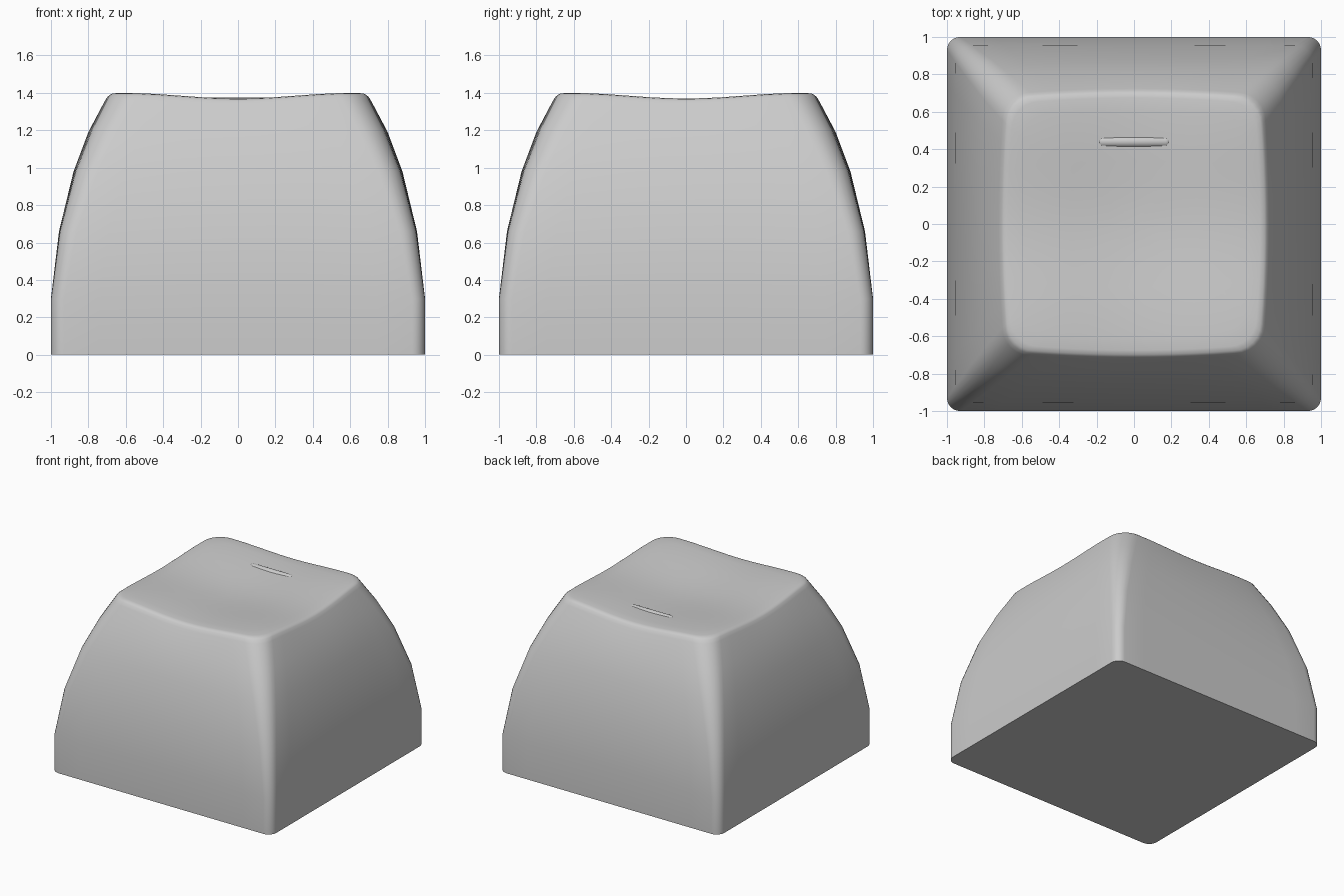
import bpy, bmesh, math
from mathutils import Matrix

if "Cube" in bpy.data.objects:
    bpy.data.objects.remove(bpy.data.objects["Cube"])


def dip(x, y):
    """Depth of the scooped top below the corner height."""
    f = lambda t: 0.015 * (1 + math.cos(math.pi * min(abs(t) / 0.62, 1)))
    return f(x) + f(y)


def outline(h, r, bulge, side=10, arc=6):
    """Rounded square whose sides bow outwards by bulge."""
    pts, e = [], h - bulge
    c = e - r
    for q in range(4):
        rot = Matrix.Rotation(q * math.pi / 2, 2)
        quarter = []
        for i in range(side):
            t = -1 + 2 * i / side
            quarter.append((e + bulge * (1 - t * t), c * t))
        for i in range(arc):
            a = math.pi / 2 * i / arc
            quarter.append((c + r * math.cos(a), c + r * math.sin(a)))
        for x, y in quarter:
            pts.append((rot[0][0] * x + rot[0][1] * y,
                        rot[1][0] * x + rot[1][1] * y))
    return pts


def finish(bm, name, angle):
    bmesh.ops.recalc_face_normals(bm, faces=bm.faces)
    me = bpy.data.meshes.new(name)
    bm.to_mesh(me)
    bm.free()
    ob = bpy.data.objects.new(name, me)
    bpy.context.collection.objects.link(ob)
    bpy.ops.object.select_all(action='DESELECT')
    ob.select_set(True)
    bpy.context.view_layer.objects.active = ob
    bpy.ops.object.shade_smooth_by_angle(angle=math.radians(angle))


# Cap body: height, half width, corner radius, bulge, share of top dip
levels = [
    (0.00, 1.000, 0.07, 0.000, 0.0),
    (0.30, 1.000, 0.07, 0.000, 0.0),
    (0.66, 0.957, 0.09, 0.004, 0.0),
    (0.98, 0.880, 0.12, 0.010, 0.1),
    (1.20, 0.800, 0.14, 0.016, 0.3),
    (1.36, 0.724, 0.15, 0.020, 0.9),
    (1.385, 0.711, 0.15, 0.020, 1.0),
    (1.396, 0.698, 0.15, 0.020, 1.0),
    (1.40, 0.675, 0.15, 0.020, 1.0),
]
bm = bmesh.new()
rings = []
for z, h, r, b, w in levels:
    rings.append([bm.verts.new((x, y, z - w * dip(x, y)))
                  for x, y in outline(h, r, b)])
# Dished top as shrinking rings
rim = outline(*levels[-1][1:4])
for s in (0.9, 0.78, 0.64, 0.5, 0.35, 0.2, 0.08):
    rings.append([bm.verts.new((x * s, y * s, 1.4 - dip(x * s, y * s)))
                  for x, y in rim])
for a, b in zip(rings, rings[1:]):
    n = len(a)
    for i in range(n):
        j = (i + 1) % n
        bm.faces.new((a[i], a[j], b[j], b[i]))
bm.faces.new(rings[0])
bm.faces.new(rings[-1])
finish(bm, "keycap_body", 50)

# Raised locating bar: a sphere stretched into a capsule
bm = bmesh.new()
bmesh.ops.create_uvsphere(bm, u_segments=20, v_segments=11, radius=0.033,
                          matrix=Matrix.Rotation(math.pi / 2, 4, 'Y'))
for v in bm.verts:
    v.co.x += math.copysign(0.166, v.co.x)
    v.co.y += 0.44
    v.co.z += 1.343
finish(bm, "locating_bar", 60)
